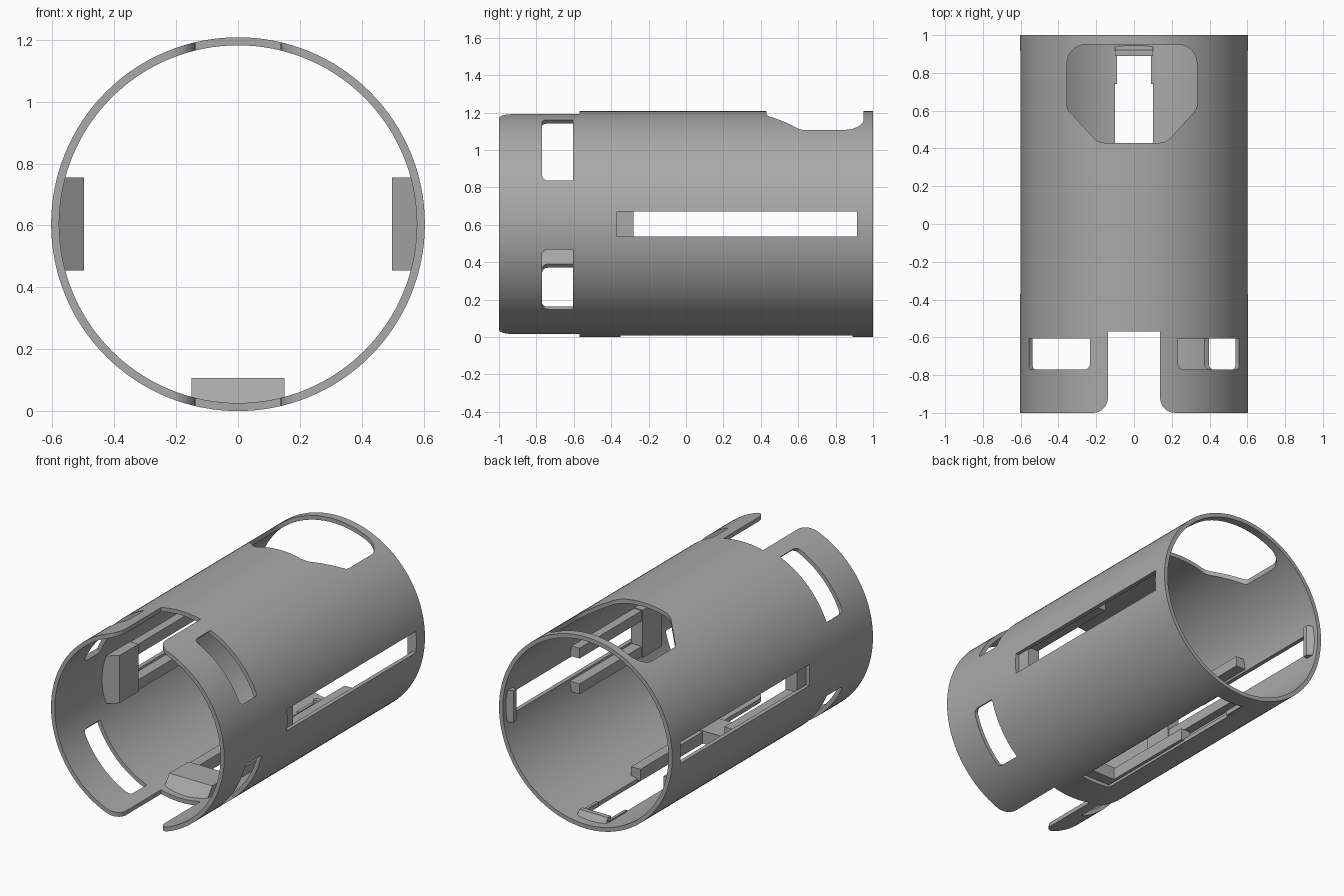
import bpy, bmesh, math
from mathutils import Matrix, Vector

R, R_IN = 0.604, 0.578
AXIS = Vector((0, 0, R))

cube = bpy.data.objects.get("Cube")
if cube:
    bpy.data.objects.remove(cube, do_unlink=True)

grey = bpy.data.materials.new("plain grey")
grey.use_nodes = True
colour = (0.4, 0.4, 0.4, 1)
grey.diffuse_color = colour
grey.node_tree.nodes["Principled BSDF"].inputs["Base Color"].default_value = colour


def frame(angle):
    """Local x = tangent, y = along the tube, z = radially outward."""
    a = math.radians(angle)
    out = Vector((math.cos(a), 0, math.sin(a)))
    along = Vector((0, 1, 0))
    tan = along.cross(out)
    m = Matrix((tan, along, out)).transposed().to_4x4()
    m.translation = AXIS
    return m


def prism(name, pts, depth, matrix):
    """Extrude a planar outline by a vector and place it."""
    bm = bmesh.new()
    face = bm.faces.new([bm.verts.new(p) for p in pts])
    ext = bmesh.ops.extrude_face_region(bm, geom=[face])
    moved = [v for v in ext["geom"] if isinstance(v, bmesh.types.BMVert)]
    bmesh.ops.translate(bm, verts=moved, vec=depth)
    bm.transform(matrix)
    bmesh.ops.recalc_face_normals(bm, faces=bm.faces)
    mesh = bpy.data.meshes.new(name)
    bm.to_mesh(mesh)
    bm.free()
    mesh.materials.append(grey)
    obj = bpy.data.objects.new(name, mesh)
    bpy.context.collection.objects.link(obj)
    return obj


def rounded(corners):
    """Outline from (x, y, radius) corners, with arcs where radius > 0."""
    out = []
    for i, (x, y, r) in enumerate(corners):
        p = Vector((x, y))
        if r == 0:
            out.append(p)
            continue
        a = (Vector(corners[i - 1][:2]) - p).normalized()
        b = (Vector(corners[(i + 1) % len(corners)][:2]) - p).normalized()
        half = a.angle(b) / 2
        reach = r / math.tan(half)
        s, e = p + a * reach, p + b * reach
        c = p + (a + b).normalized() * (r / math.sin(half))
        for k in range(9):
            d = (s - c).normalized().slerp((e - c).normalized(), k / 8)
            out.append(c + d * r)
    return out


def cutter(name, corners, angle):
    pts = [(p.x, p.y, 0.3) for p in rounded(corners)]
    obj = prism(name, pts, (0, 0, 0.5), frame(angle))
    obj.hide_render = True
    return obj


def slab(name, angle, t0, t1, profile):
    """Part with a (y, radius) profile, spanning t0..t1 sideways."""
    return prism(name, [(t0, y, r) for y, r in profile], (t1 - t0, 0, 0), frame(angle))


def box(y0, y1, r0, r1):
    return [(y0, r0), (y1, r0), (y1, r1), (y0, r1)]


# Tube wall: a ring outline swept along y
SEG = 128
bm = bmesh.new()
loops = []
for r, y in ((R, -1), (R, 1), (R_IN, 1), (R_IN, -1)):
    loops.append([bm.verts.new((r * math.cos(math.tau * i / SEG), y,
                                R + r * math.sin(math.tau * i / SEG))) for i in range(SEG)])
for k in range(4):
    a, b = loops[k], loops[(k + 1) % 4]
    for i in range(SEG):
        j = (i + 1) % SEG
        bm.faces.new((a[i], a[j], b[j], b[i]))
bmesh.ops.recalc_face_normals(bm, faces=bm.faces)
mesh = bpy.data.meshes.new("tube_body")
bm.to_mesh(mesh)
bm.free()
mesh.materials.append(grey)
tube = bpy.data.objects.new("tube_body", mesh)
bpy.context.collection.objects.link(tube)

cutters = []
# Front notches, top and bottom, flaring at the mouth
NOTCH, FLARE = 0.138, 0.08
for angle in (90, 270):
    cutters.append(cutter("notch_cutter", [
        (-NOTCH, -0.57, 0), (-NOTCH, -1, FLARE), (-0.25, -1, 0), (-0.25, -1.1, 0),
        (0.25, -1.1, 0), (0.25, -1, 0), (NOTCH, -1, FLARE), (NOTCH, -0.57, 0)], angle))
# Four windows near the front
for angle, w in ((45, 0.229), (135, 0.229), (225, 0.229), (329, 0.186)):
    cutters.append(cutter("window_cutter", [
        (-w, -0.77, 0.03), (w, -0.77, 0.03), (w, -0.605, 0), (-w, -0.605, 0)], angle))
# Long slots at both sides and underneath
for angle, w, y0, y1 in ((0, 0.067, -0.37, 0.915), (180, 0.067, -0.37, 0.915),
                         (270, 0.1, -0.35, 0.89)):
    cutters.append(cutter("slot_cutter", [
        (-w, y0, 0), (w, y0, 0), (w, y1, 0), (-w, y1, 0)], angle))
# Large rear opening on top (tangent points to -x or +x by the frame's sign)
side = frame(90).col[0].x
cutters.append(cutter("rear_opening_cutter", [
    (x * side, y, r) for x, y, r in (
        (-0.355, 0.95, 0.1), (0.333, 0.95, 0.1), (0.333, 0.61, 0.05),
        (0.17, 0.43, 0.08), (-0.19, 0.43, 0.08), (-0.355, 0.61, 0.05))], 90))

for c in cutters:
    mod = tube.modifiers.new("cut", "BOOLEAN")
    mod.operation = "DIFFERENCE"
    mod.solver = "EXACT"
    mod.object = c
bpy.context.view_layer.update()
cut = bpy.data.meshes.new_from_object(
    tube.evaluated_get(bpy.context.evaluated_depsgraph_get()))
tube.modifiers.clear()
tube.data = cut
cut.name = "tube_body"
for c in cutters:
    bpy.data.objects.remove(c, do_unlink=True)
bpy.ops.object.select_all(action="DESELECT")
tube.select_set(True)
bpy.context.view_layer.objects.active = tube
bpy.ops.object.shade_smooth_by_angle(angle=math.radians(30))

# Rail sets inside each slot: ramped stop, two bars and a rear clip
for label, angle in (("left", 0), ("right", 180), ("bottom", 270)):
    slab(label + "_ramp_block", angle, -0.15, 0.15,
         [(-0.53, 0.578), (-0.47, 0.498), (-0.28, 0.498), (-0.28, 0.579)])
    for s in (-1, 1):
        slab(label + "_rail", angle, s * 0.08, s * 0.145, box(-0.29, 0.34, 0.505, 0.579))
    y = 0.89 if label == "bottom" else 0.915
    slab(label + "_rear_clip", angle, -0.1, 0.1,
         [(y, 0.59), (y, 0.54), (y + 0.03, 0.54), (y + 0.06, 0.585)])

# Narrow guide strips at the rear of the bottom slot
for s in (-1, 1):
    slab("bottom_guide_strip", 270, s * 0.09, s * 0.108, box(0.74, 0.92, 0.56, 0.59))
